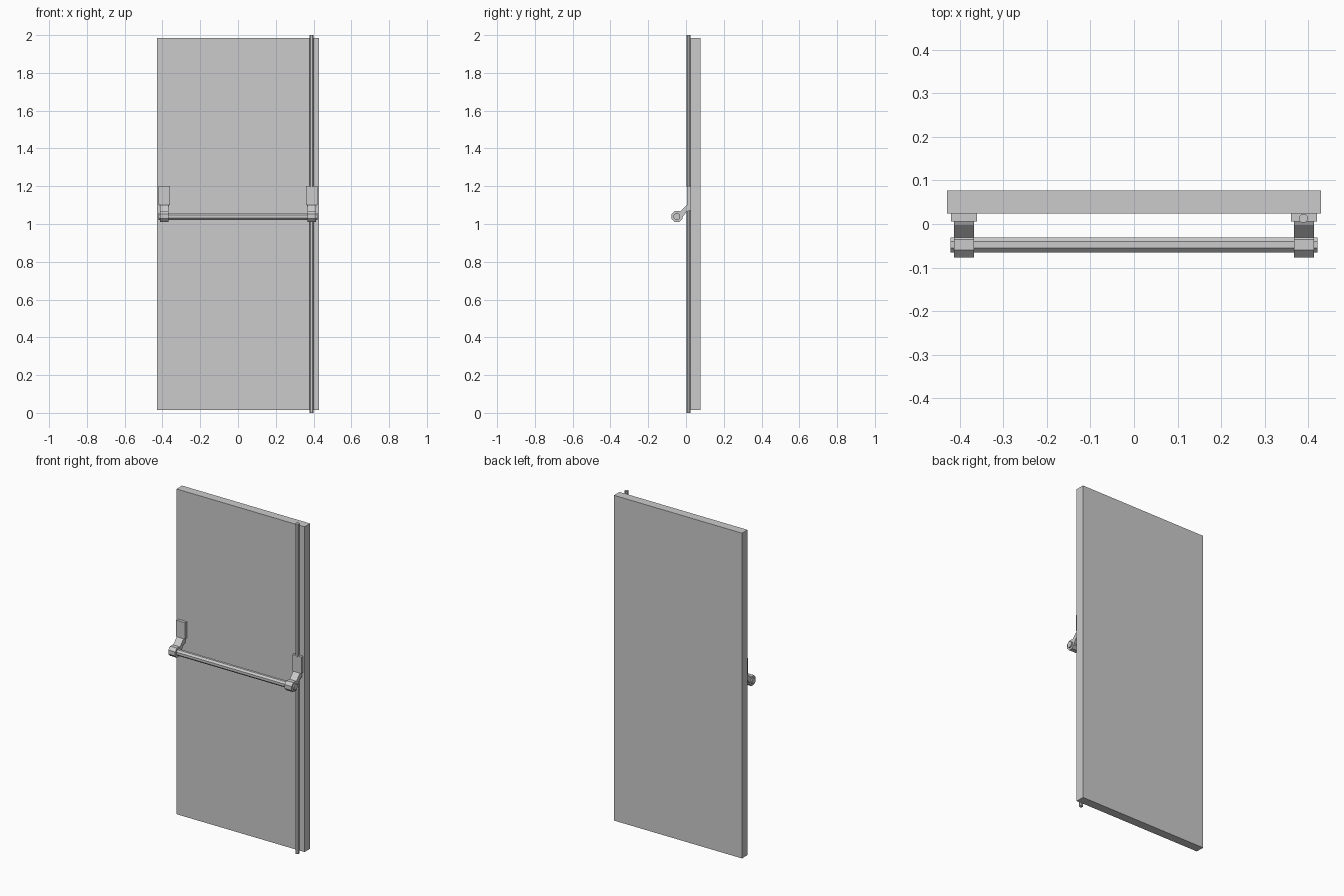
import bpy, math
from mathutils import Matrix

if "Cube" in bpy.data.objects:
    bpy.data.objects.remove(bpy.data.objects["Cube"])


def mesh_object(name, verts, faces):
    me = bpy.data.meshes.new(name)
    me.from_pydata(verts, [], faces)
    ob = bpy.data.objects.new(name, me)
    bpy.context.collection.objects.link(ob)
    return ob


def box(name, x0, x1, y0, y1, z0, z1):
    bpy.ops.mesh.primitive_cube_add(size=1)
    ob = bpy.context.object
    ob.name = name
    ob.data.transform(Matrix.Translation(((x0 + x1) / 2, (y0 + y1) / 2, (z0 + z1) / 2))
                      @ Matrix.Diagonal((x1 - x0, y1 - y0, z1 - z0, 1)))
    return ob


def prism_x(name, profile, x0, x1):
    """Extrude a (y, z) profile along x."""
    n = len(profile)
    verts = [(x, y, z) for x in (x0, x1) for y, z in profile]
    faces = [(i, (i + 1) % n, n + (i + 1) % n, n + i) for i in range(n)]
    faces += [tuple(reversed(range(n))), tuple(range(n, 2 * n))]
    return mesh_object(name, verts, faces)


def octagon(cx, cy, apothem):
    r = apothem / math.cos(math.pi / 8)
    return [(cx + r * math.cos(math.pi / 8 + i * math.pi / 4),
             cy + r * math.sin(math.pi / 8 + i * math.pi / 4)) for i in range(8)]


def rod_z(name, cx, cy, apothem, z0, z1):
    ring = octagon(cx, cy, apothem)
    verts = [(x, y, z) for z in (z0, z1) for x, y in ring]
    faces = [(i, (i + 1) % 8, 8 + (i + 1) % 8, 8 + i) for i in range(8)]
    faces += [tuple(reversed(range(8))), tuple(range(8, 16))]
    return mesh_object(name, verts, faces)


BAR_Y, BAR_Z = -0.048, 1.04

# Door leaf
box("door_leaf", -0.429, 0.429, 0.024, 0.077, 0.015, 1.985)

# Octagonal push bar
prism_x("push_bar", octagon(BAR_Y, BAR_Z, 0.0175), -0.421, 0.421)

# Housing, sloping arm and bar collar on each side
arm = [(0.024, 1.10), (0.006, 1.10), (-0.002, 1.096), (-0.03, 1.066), (-0.045, 1.045),
       (-0.03, 1.025), (-0.022, 1.032), (0.004, 1.066), (0.012, 1.07), (0.024, 1.07)]
for side, s in (("left", -1), ("right", 1)):
    a, b = sorted((s * 0.36, s * 0.42))
    box(f"housing_{side}", a, b, 0.006, 0.024, 1.10, 1.20)
    a, b = sorted((s * 0.367, s * 0.413))
    prism_x(f"arm_{side}", arm, a, b)
    prism_x(f"collar_{side}", octagon(BAR_Y, BAR_Z, 0.029), a, b)

# Vertical latch rods on the right
rod_z("lower_latch_rod", 0.389, 0.013, 0.01, 0.0, 1.075)
rod_z("upper_latch_rod", 0.389, 0.013, 0.01, 1.195, 2.0)
